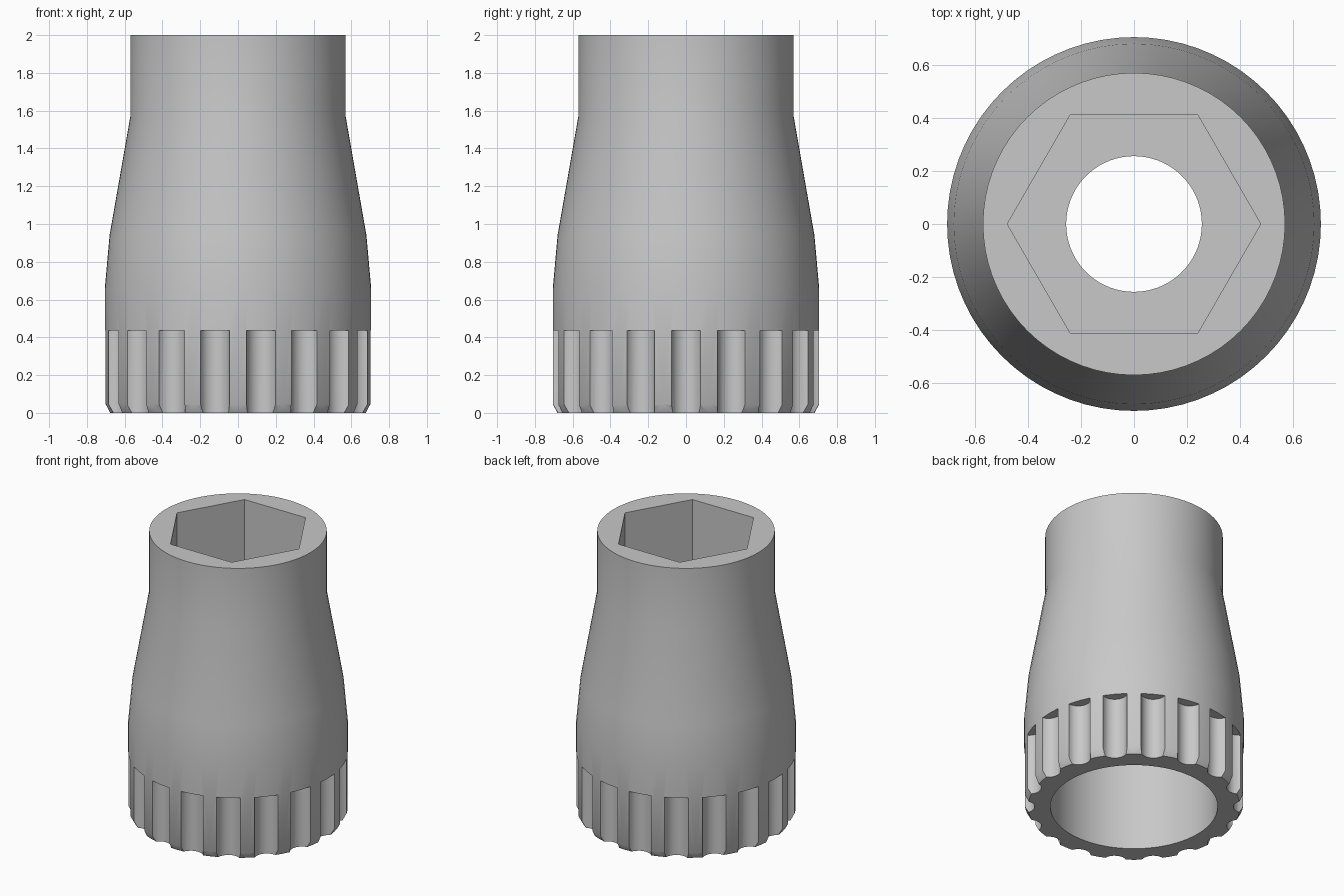
import bpy, bmesh
from math import sin, cos, pi, radians

cube = bpy.data.objects.get("Cube")
if cube:
    bpy.data.objects.remove(cube, do_unlink=True)

GROOVES = 18

steel = bpy.data.materials.new("plain grey")
steel.use_nodes = True
grey = (0.58, 0.58, 0.58, 1)
steel.diffuse_color = grey
steel.node_tree.nodes["Principled BSDF"].inputs["Base Color"].default_value = grey


def finish(bm, name):
    bmesh.ops.recalc_face_normals(bm, faces=bm.faces[:])
    mesh = bpy.data.meshes.new(name)
    bm.to_mesh(mesh)
    bm.free()
    mesh.materials.append(steel)
    obj = bpy.data.objects.new(name, mesh)
    bpy.context.collection.objects.link(obj)
    return obj


def revolve(name, profile, sides):
    """Turn a closed (radius, height) loop around the z axis."""
    bm = bmesh.new()
    rings = [[bm.verts.new((r * cos(2 * pi * i / sides), r * sin(2 * pi * i / sides), z))
              for r, z in profile] for i in range(sides)]
    n = len(profile)
    for i in range(sides):
        a, b = rings[i], rings[(i + 1) % sides]
        for j in range(n):
            k = (j + 1) % n
            bm.faces.new((a[j], b[j], b[k], a[k]))
    return finish(bm, name)


def add_prism(bm, centre, radius, sides, low, high):
    """Add an upright prism with its first corner towards +x."""
    loops = [[bm.verts.new((centre[0] + radius * cos(2 * pi * i / sides),
                            centre[1] + radius * sin(2 * pi * i / sides), z))
              for i in range(sides)] for z in (low, high)]
    bm.faces.new(loops[0][::-1])
    bm.faces.new(loops[1])
    for i in range(sides):
        k = (i + 1) % sides
        bm.faces.new((loops[0][i], loops[0][k], loops[1][k], loops[1][i]))


# Turned body: tapered outside, wide lower bore and narrow through hole
outside = [(0.68, 0), (0.705, 0.045), (0.705, 0.66), (0.68, 0.94), (0.57, 1.57), (0.57, 2)]
inside = [(0.256, 2), (0.256, 0.95), (0.537, 0.95), (0.537, 0)]
body = revolve("socket_body", outside + inside, 72)

# Hexagonal socket and the ring of grip grooves
bm = bmesh.new()
add_prism(bm, (0, 0), 0.478, 6, 1.35, 2.2)
for i in range(GROOVES):
    a = 2 * pi * i / GROOVES
    add_prism(bm, (0.718 * cos(a), 0.718 * sin(a)), 0.08, 24, -0.2, 0.435)
cutter = finish(bm, "socket_and_groove_cutter")
cutter.hide_render = True

cut = body.modifiers.new("cut", 'BOOLEAN')
cut.operation = 'DIFFERENCE'
cut.solver = 'EXACT'
cut.object = cutter

bpy.ops.object.select_all(action='DESELECT')
body.select_set(True)
bpy.context.view_layer.objects.active = body
bpy.ops.object.modifier_apply(modifier=cut.name)
bpy.data.objects.remove(cutter, do_unlink=True)
bpy.ops.object.shade_smooth_by_angle(angle=radians(30))
